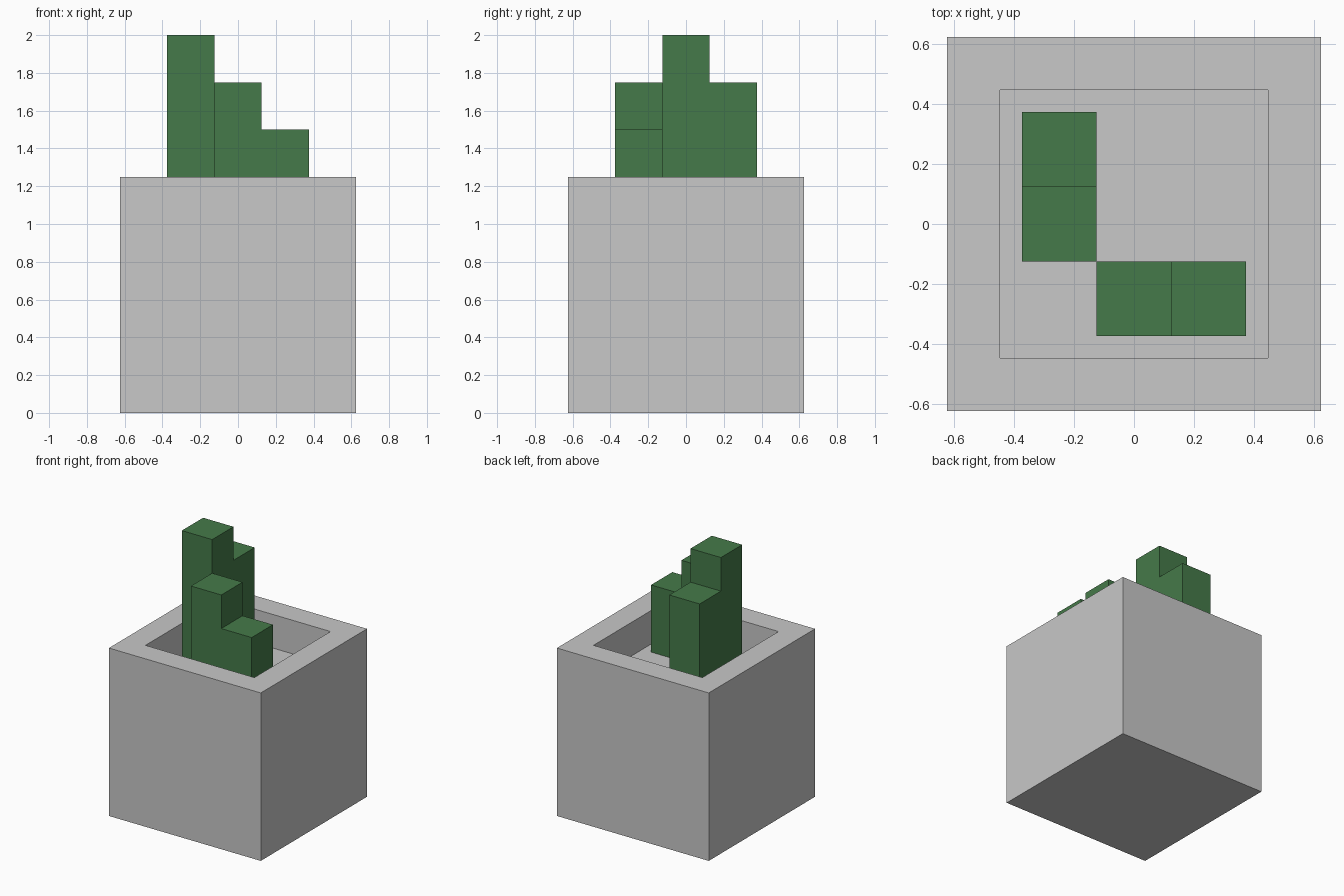
import bpy
import bmesh
from mathutils import Vector

if "Cube" in bpy.data.objects:
    bpy.data.objects.remove(bpy.data.objects["Cube"])

U = 0.25  # size of one block


def material(name, rgb):
    m = bpy.data.materials.new(name)
    m.diffuse_color = (*rgb, 1)
    m.use_nodes = True
    m.node_tree.nodes["Principled BSDF"].inputs["Base Color"].default_value = m.diffuse_color
    return m


def add_object(name, bm, mat):
    bmesh.ops.recalc_face_normals(bm, faces=bm.faces[:])
    mesh = bpy.data.meshes.new(name)
    bm.to_mesh(mesh)
    bm.free()
    mesh.materials.append(mat)
    obj = bpy.data.objects.new(name, mesh)
    bpy.context.collection.objects.link(obj)


def stepped_stem(name, start, along, across, heights, mat):
    """Stair profile in block units, extruded one block wide."""
    tall, short = heights
    profile = [(0, 0), (2, 0), (2, short), (1, short), (1, tall), (0, tall)]
    start, along, across = Vector(start), Vector(along), Vector(across)
    bm = bmesh.new()
    verts = [bm.verts.new((start + along * a + Vector((0, 0, h))) * U)
             for a, h in profile]
    face = bm.faces.new(verts)
    ext = bmesh.ops.extrude_face_region(bm, geom=[face], use_keep_orig=True)
    moved = [v for v in ext["geom"] if isinstance(v, bmesh.types.BMVert)]
    bmesh.ops.translate(bm, verts=moved, vec=across * U)
    add_object(name, bm, mat)


stone = material("light grey", (0.578, 0.578, 0.578))
leaf = material("leaf green", (0.06, 0.195, 0.067))

# Pot: cube with a square recess one block deep
bm = bmesh.new()
bmesh.ops.create_cube(bm, size=5 * U)
bmesh.ops.translate(bm, verts=bm.verts[:], vec=(0, 0, 2.5 * U))
bm.faces.ensure_lookup_table()
top = max(bm.faces, key=lambda f: f.calc_center_median().z)
bmesh.ops.inset_region(bm, faces=[top], thickness=U)
ext = bmesh.ops.extrude_face_region(bm, geom=[top])
bmesh.ops.translate(bm, vec=(0, 0, -U),
                    verts=[v for v in ext["geom"] if isinstance(v, bmesh.types.BMVert)])
if top.is_valid:
    bmesh.ops.delete(bm, geom=[top], context='FACES_ONLY')
add_object("pot", bm, stone)

# Stems rising from the recess floor
stepped_stem("tall_stem", (-1.5, -0.5, 4), (0, 1, 0), (1, 0, 0), (4, 3), leaf)
stepped_stem("short_stem", (-0.5, -1.5, 4), (1, 0, 0), (0, 1, 0), (3, 2), leaf)
